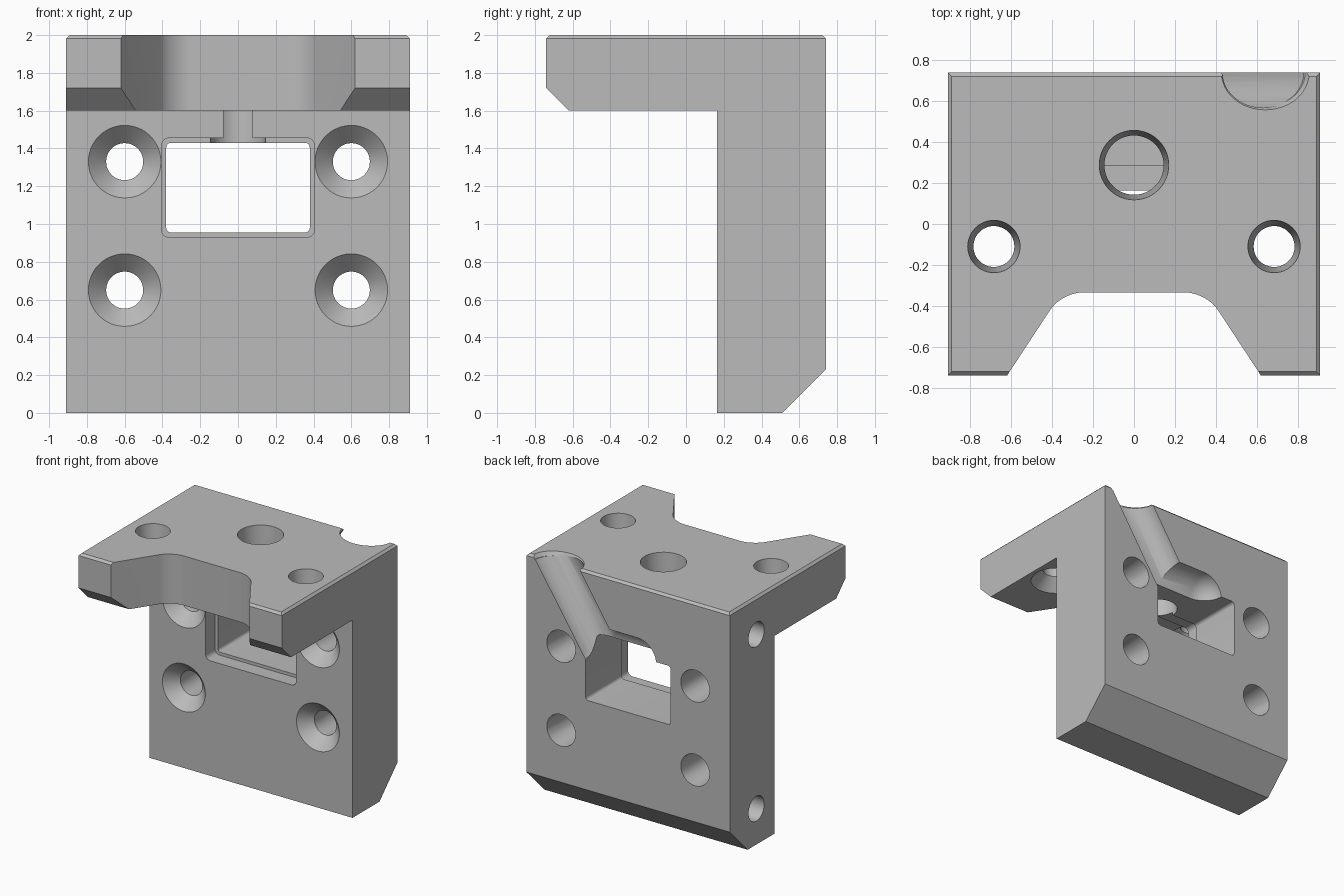
import bpy, bmesh, math
from mathutils import Vector, Matrix

if "Cube" in bpy.data.objects:
    bpy.data.objects.remove(bpy.data.objects["Cube"], do_unlink=True)

grey = bpy.data.materials.new("plain_grey")
grey.use_nodes = True
GREY = (0.5, 0.5, 0.5, 1)
grey.diffuse_color = GREY
grey.node_tree.nodes["Principled BSDF"].inputs["Base Color"].default_value = GREY


def make(name, bm):
    bmesh.ops.recalc_face_normals(bm, faces=bm.faces[:])
    mesh = bpy.data.meshes.new(name)
    bm.to_mesh(mesh)
    bm.free()
    mesh.materials.append(grey)
    ob = bpy.data.objects.new(name, mesh)
    bpy.context.collection.objects.link(ob)
    return ob


def prism(points, axis, start, end):
    """Extrude a flat outline along one axis."""
    bm = bmesh.new()
    verts = []
    for a, b in points:
        co = [a, b]
        co.insert(axis, start)
        verts.append(bm.verts.new(co))
    face = bm.faces.new(verts)
    res = bmesh.ops.extrude_face_region(bm, geom=[face])
    move = Vector((0, 0, 0))
    move[axis] = end - start
    bmesh.ops.translate(bm, vec=move, verts=[v for v in res["geom"] if isinstance(v, bmesh.types.BMVert)])
    return bm


def bevel(bm, test, offset, segments):
    edges = [e for e in bm.edges if test(*[v.co for v in e.verts])]
    bmesh.ops.bevel(bm, geom=edges, offset=offset, segments=segments, profile=0.5, affect='EDGES')


def rounded_slot(name, half, low, high, start, end, radius):
    bm = prism([(-half, low), (half, low), (half, high), (-half, high)], 1, start, end)
    bevel(bm, lambda a, b: abs(a.y - b.y) > 0.01, radius, 6)
    return make(name, bm)


def lathe(name, origin, direction, profile, segs=48, scale=(1, 1)):
    """Revolve (distance, radius) pairs about a direction."""
    bm = bmesh.new()
    turn = Matrix.Translation(origin) @ Vector(direction).to_track_quat('Z', 'Y').to_matrix().to_4x4()
    rings = []
    for d, r in profile:
        angles = [2 * math.pi * i / segs for i in range(segs)]
        rings.append([bm.verts.new(turn @ Vector((r * scale[0] * math.cos(t), r * scale[1] * math.sin(t), d)))
                      for t in angles])
    for lo, hi in zip(rings, rings[1:]):
        for i in range(segs):
            j = (i + 1) % segs
            bm.faces.new((lo[i], lo[j], hi[j], hi[i]))
    bm.faces.new(rings[0])
    bm.faces.new(rings[-1])
    return make(name, bm)


def capsule(name, a, b, radius):
    """Round-ended rod as the hull of two balls."""
    bm = bmesh.new()
    a, b = Vector(a), Vector(b)
    turn = (b - a).to_track_quat('Z', 'Y').to_matrix().to_4x4()
    for p in (a, b):
        bmesh.ops.create_uvsphere(bm, u_segments=40, v_segments=20, radius=radius,
                                  matrix=Matrix.Translation(p) @ turn)
    bmesh.ops.delete(bm, geom=bm.faces[:], context='FACES_ONLY')
    bmesh.ops.delete(bm, geom=bm.edges[:], context='EDGES_FACES')
    res = bmesh.ops.convex_hull(bm, input=bm.verts[:])
    inside = {v for v in res["geom_interior"] if isinstance(v, bmesh.types.BMVert)}
    bmesh.ops.delete(bm, geom=list(inside), context='VERTS')
    return make(name, bm)


# L-shaped bracket body with chamfered top rim
FRONT, BACK, HALF = 0.165, 0.74, 0.91
body_bm = prism([(FRONT, 0), (0.51, 0), (BACK, 0.23), (BACK, 2), (-BACK, 2),
                 (-BACK, 1.72), (-0.62, 1.6), (FRONT, 1.6)], 0, -HALF, HALF)
bevel(body_bm, lambda a, b: min(a.z, b.z) > 1.99, 0.018, 1)
body = make("bracket_body", body_bm)

cutters = []

# Flared notch in the shelf's front edge
notch = prism([(-0.725, -0.9), (0.725, -0.9), (0.354, -0.335), (-0.354, -0.335)], 2, 1.4, 2.2)
bevel(notch, lambda a, b: abs(a.z - b.z) > 0.1 and a.y > -0.5, 0.1, 10)
cutters.append(make("shelf_notch", notch))

# Stepped rectangular window through the wall
cutters.append(rounded_slot("window_recess", 0.405, 0.93, 1.455, 0, 0.285, 0.04))
cutters.append(rounded_slot("window_opening", 0.38, 0.955, 1.43, 0.2, 1, 0.025))

# Countersunk screw holes in the wall and the shelf
for x in (-0.6, 0.6):
    for z in (0.65, 1.33):
        cutters.append(lathe("wall_screw_hole", (x, FRONT, z), (0, 1, 0),
                             [(-0.1, 0.192), (0, 0.192), (0.095, 0.098), (0.2, 0.098),
                              (0.575, 0.128), (0.7, 0.128)]))
for x in (-0.685, 0.685):
    cutters.append(lathe("shelf_screw_hole", (x, -0.11, 1.6), (0, 0, 1),
                         [(-0.1, 0.192), (0, 0.192), (0.095, 0.1), (0.4, 0.128), (0.5, 0.128)]))

# Tapered centre hole dropping into the window
cutters.append(lathe("centre_hole", (0, 0.288, 2), (0, 0, -1),
                     [(-0.1, 0.17), (0, 0.17), (0.38, 0.145), (0.8, 0.145)]))

# Blind holes in one side of the wall
for z in (0.29, 1.7):
    cutters.append(lathe("side_hole", (-HALF, 0.4, z), (1, 0, 0), [(-0.1, 0.1), (0.45, 0.1)]))

# Bent round channel in the back, leading from the top rim to the window
bend = (0.26, BACK, 1.41)
cutters.append(capsule("channel_slant", (0.84, BACK, 2.3), bend, 0.172))
cutters.append(capsule("channel_level", bend, (-0.08, BACK, 1.41), 0.172))
cutters.append(lathe("channel_rim", (0.642, BACK, 1.97), (0, 0, 1),
                     [(0, 0.165), (0.03, 0.182), (0.1, 0.182)], scale=(1.18, 1)))

for cutter in cutters:
    cutter.hide_render = True
    mod = body.modifiers.new(cutter.name, 'BOOLEAN')
    mod.operation = 'DIFFERENCE'
    mod.solver = 'EXACT'
    mod.object = cutter

# Bake the cuts and discard the cutters
bpy.context.view_layer.update()
graph = bpy.context.evaluated_depsgraph_get()
result = bpy.data.meshes.new_from_object(body.evaluated_get(graph))
body.modifiers.clear()
body.data = result
for cutter in cutters:
    bpy.data.objects.remove(cutter, do_unlink=True)

bpy.ops.object.select_all(action='DESELECT')
body.select_set(True)
bpy.context.view_layer.objects.active = body
bpy.ops.object.shade_smooth_by_angle(angle=math.radians(25))
